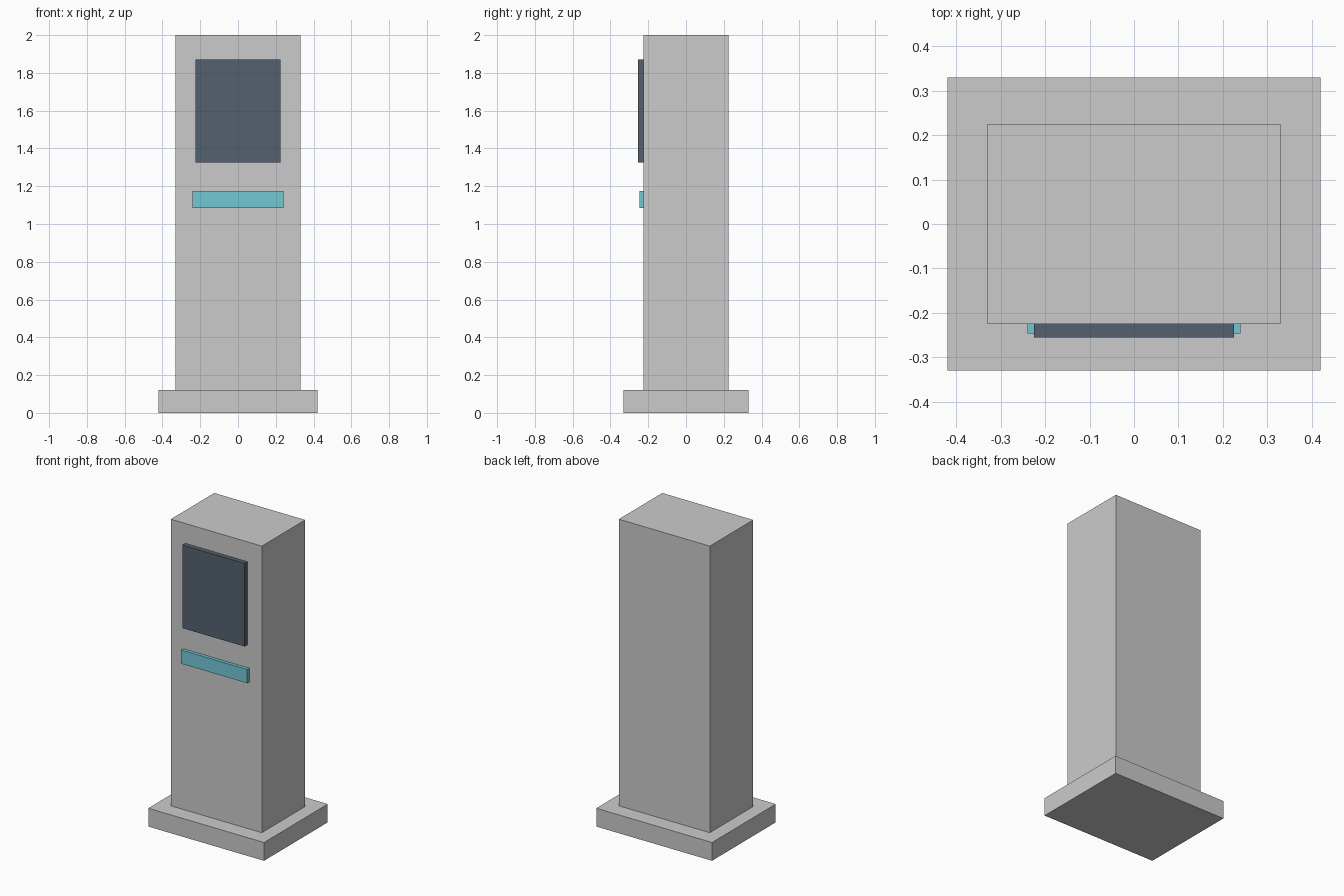
import bpy

if "Cube" in bpy.data.objects:
    bpy.data.objects.remove(bpy.data.objects["Cube"])


def box(name, x, y, z, color=None):
    """Box spanning the given (min, max) ranges on each axis."""
    spans = (x, y, z)
    bpy.ops.mesh.primitive_cube_add(size=1, location=[(a + b) / 2 for a, b in spans])
    obj = bpy.context.object
    obj.name = name
    obj.scale = [b - a for a, b in spans]
    bpy.ops.object.transform_apply(location=False, rotation=False, scale=True)
    if color:
        mat = bpy.data.materials.new(name + "_material")
        mat.diffuse_color = (*color, 1)
        mat.use_nodes = True
        mat.node_tree.nodes["Principled BSDF"].inputs["Base Color"].default_value = mat.diffuse_color
        obj.data.materials.append(mat)
    return obj


FRONT = -0.225  # front face of the cabinet

# Plinth and cabinet
box("base_plinth", (-0.42, 0.42), (-0.33, 0.33), (0, 0.12))
box("cabinet", (-0.33, 0.33), (FRONT, -FRONT), (0.12, 2.0))

# Raised screen and slot strip on the front
box("screen", (-0.225, 0.225), (FRONT - 0.03, FRONT), (1.325, 1.87), (0.09, 0.12, 0.16))
box("slot_strip", (-0.24, 0.24), (FRONT - 0.022, FRONT), (1.085, 1.175), (0.17, 0.58, 0.65))
